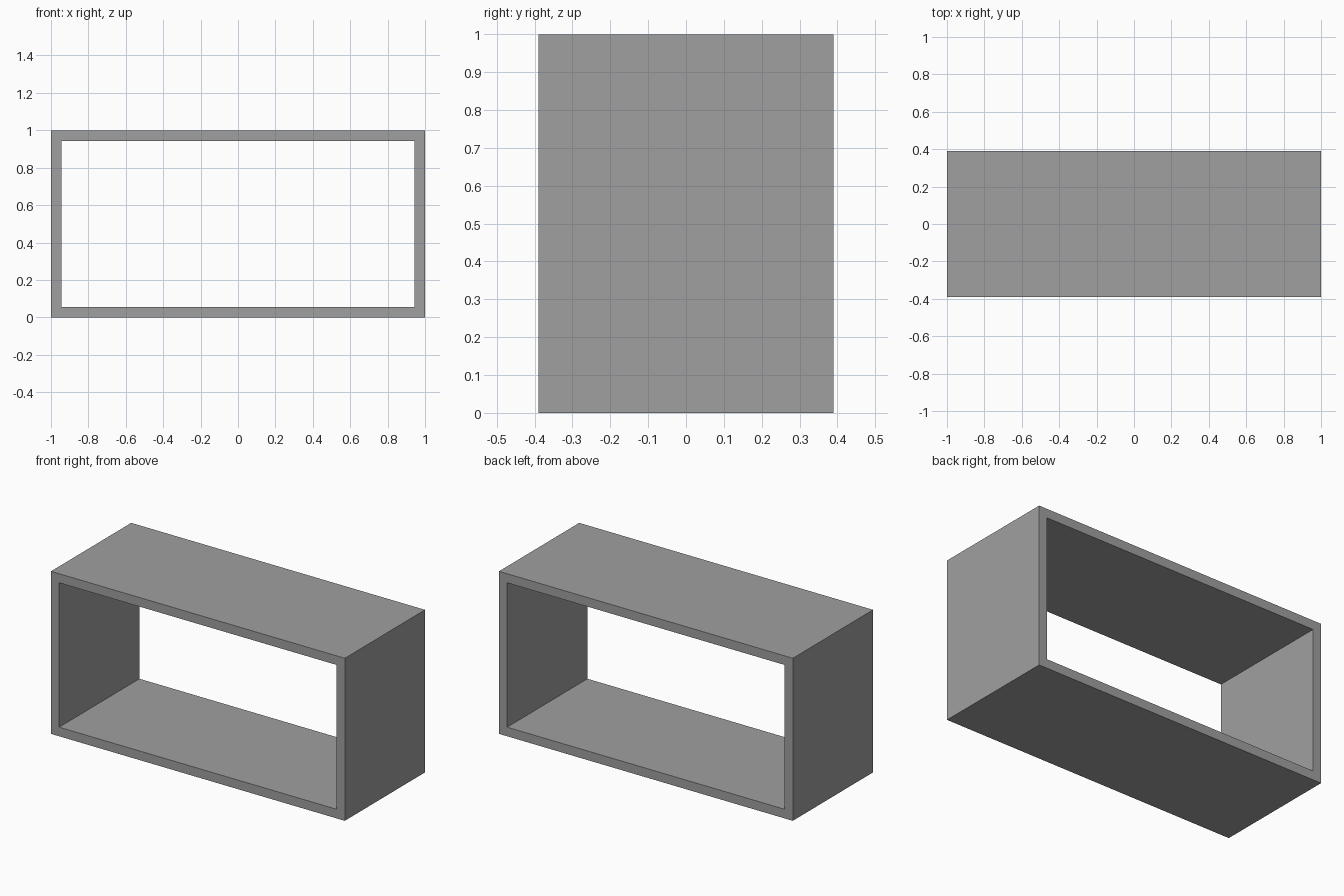
import bpy

if "Cube" in bpy.data.objects:
    bpy.data.objects.remove(bpy.data.objects["Cube"])

# Overall dimensions of the open rectangular shelf box
WIDTH, DEPTH, HEIGHT, BOARD = 2.0, 0.78, 1.0, 0.056

grey = bpy.data.materials.new("plain grey")
grey.diffuse_color = (0.35, 0.35, 0.35, 1.0)
grey.use_nodes = True
grey.node_tree.nodes["Principled BSDF"].inputs["Base Color"].default_value = grey.diffuse_color


def board(name, size, centre):
    bpy.ops.mesh.primitive_cube_add(size=1, location=centre)
    obj = bpy.context.object
    obj.name = name
    obj.scale = size
    bpy.ops.object.transform_apply(location=False, rotation=False, scale=True)
    obj.data.materials.append(grey)
    return obj


# Full-height side boards
for name, side in (("left_side", -1), ("right_side", 1)):
    board(name, (BOARD, DEPTH, HEIGHT),
          (side * (WIDTH - BOARD) / 2, 0, HEIGHT / 2))

# Top and bottom boards fitted between the sides
for name, z in (("bottom_board", BOARD / 2), ("top_board", HEIGHT - BOARD / 2)):
    board(name, (WIDTH - 2 * BOARD, DEPTH, BOARD), (0, 0, z))
